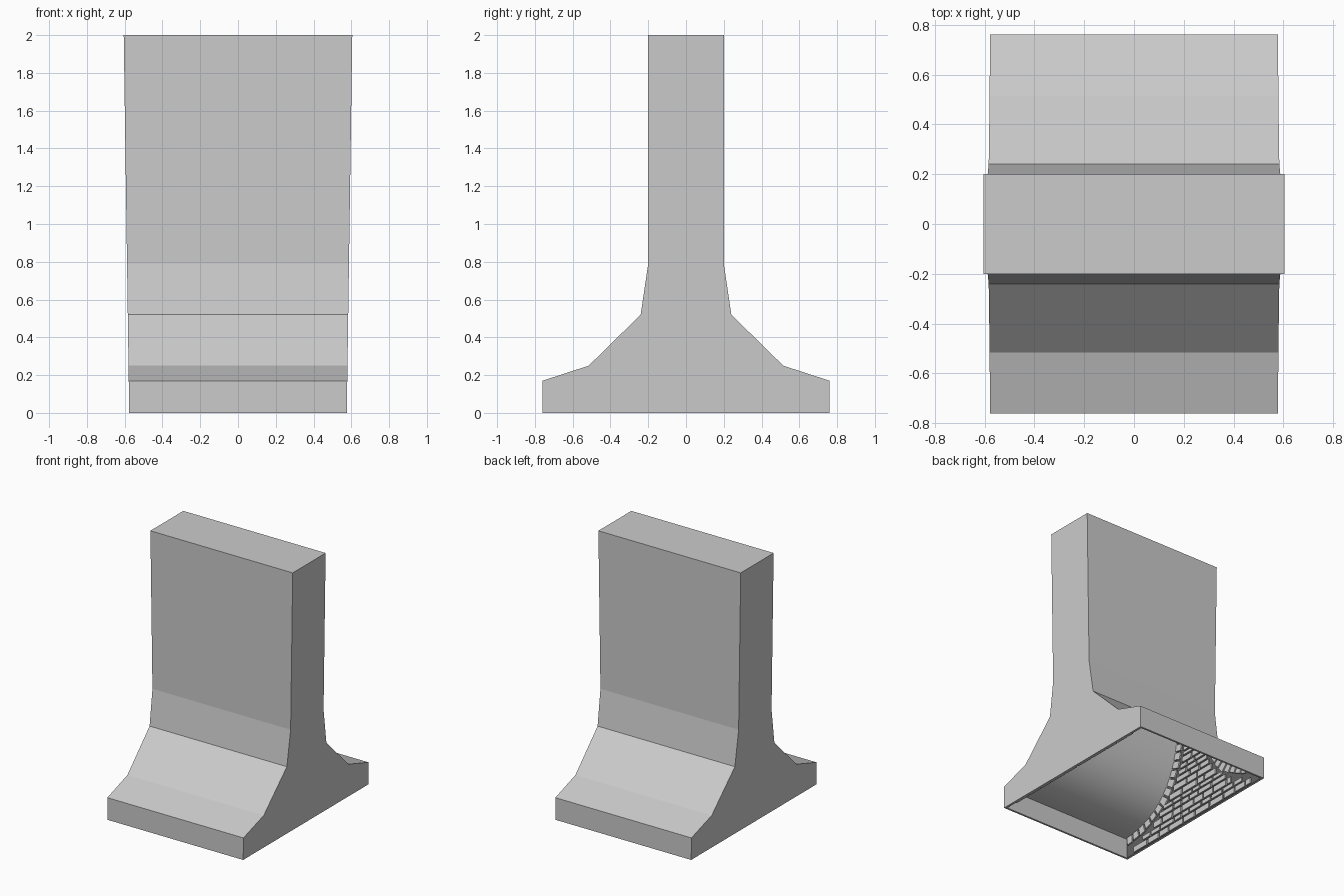
import bpy, bmesh, math, random
from mathutils import Vector

if "Cube" in bpy.data.objects:
    bpy.data.objects.remove(bpy.data.objects["Cube"])

random.seed(4)


def material(name, v):
    m = bpy.data.materials.new(name)
    m.diffuse_color = (v, v, v, 1)
    m.use_nodes = True
    m.node_tree.nodes["Principled BSDF"].inputs["Base Color"].default_value = m.diffuse_color
    return m


GREY = material("light grey", 0.6)
JOINT = material("dark joint grey", 0.12)


def half_len(z):
    # the ends lean outwards slightly towards the top
    return 0.576 + 0.0145 * z


def finish(name, bm, mats):
    me = bpy.data.meshes.new(name)
    bm.to_mesh(me)
    bm.free()
    for m in mats:
        me.materials.append(m)
    ob = bpy.data.objects.new(name, me)
    bpy.context.collection.objects.link(ob)
    return ob


def mirrored(half):
    # half profile (bottom to top, +y) -> full open chain
    return [(-y, z) for y, z in half] + [(y, z) for y, z in reversed(half)]


def shell(name, half, inset, inward, end_mat=0):
    # extruded profile, open underneath
    bm = bmesh.new()
    chain = mirrored(half)
    a, b = [[bm.verts.new((s * (half_len(z) - inset), y, z)) for y, z in chain]
            for s in (-1, 1)]
    for i in range(len(chain) - 1):
        bm.faces.new((a[i], b[i], b[i + 1], a[i + 1]))
    for loop in (list(a), list(reversed(b))):
        bm.faces.new(loop).material_index = end_mat
    bm.normal_update()
    # make the top face point up on the outer skin, down on the inner one
    top = max(bm.faces, key=lambda f: f.calc_center_median().z)
    bmesh.ops.recalc_face_normals(bm, faces=bm.faces)
    bm.normal_update()
    if (top.normal.z < 0) != inward:
        bmesh.ops.reverse_faces(bm, faces=bm.faces)
    return finish(name, bm, [GREY, JOINT])


# outer wall skin
outer = [(0.76, 0), (0.76, 0.17), (0.515, 0.25), (0.24, 0.52), (0.2, 0.79), (0.2, 2)]
shell("wall_skin", outer, 0, False)

# inner cavity with curved cove
cove = []
for i in range(25):
    t = i / 24
    cove.append(tuple((1 - t) ** 2 * p + 2 * t * (1 - t) * q + t * t * r
                      for p, q, r in zip((0.745, 0.155), (0.22, 0.18), (0.18, 0.8))))
inner = [(0.745, 0)] + cove + [(0.18, 1.985)]
cavity = shell("cavity_lining", inner, 0.018, True, 1)
bpy.context.view_layer.objects.active = cavity
cavity.select_set(True)
bpy.ops.object.shade_smooth_by_angle(angle=math.radians(25))

# thin rim around the bottom opening
bm = bmesh.new()
rings = [[bm.verts.new((sx * x, sy * y, 0)) for sx, sy in ((1, 1), (1, -1), (-1, -1), (-1, 1))]
         for x, y in ((half_len(0), 0.76), (half_len(0) - 0.018, 0.745))]
for i in range(4):
    j = (i + 1) % 4
    f = bm.faces.new((rings[0][i], rings[0][j], rings[1][j], rings[1][i]))
    f.normal_update()
    if f.normal.z > 0:
        f.normal_flip()
finish("bottom_rim", bm, [GREY])


# stonework on the inner end walls
def cavity_half(z):
    for (y0, z0), (y1, z1) in zip(inner, inner[1:]):
        if z0 <= z <= z1 and z1 > z0:
            return y0 + (y1 - y0) * (z - z0) / (z1 - z0)
    return 0.18


def stone(bm, quad):
    for s in (-1, 1):
        back, face = [[bm.verts.new((s * (half_len(z) - d), y, z)) for y, z in quad]
                      for d in (0.019, 0.03)]
        new = [bm.faces.new(face)]
        for i in range(4):
            j = (i + 1) % 4
            new.append(bm.faces.new((back[i], back[j], face[j], face[i])))
        bmesh.ops.recalc_face_normals(bm, faces=new)
        new[0].normal_update()
        if new[0].normal.x * s > 0:
            bmesh.ops.reverse_faces(bm, faces=new)


GAP = 0.014
bm = bmesh.new()

# edge stones set square to the curve
path = [Vector(p) for p in cove + [(0.18, 1.975)]]
samples, carry = [], 0.0
for p, q in zip(path, path[1:]):
    d = (q - p).length
    while carry < d:
        n = (q - p).normalized()
        samples.append((p.lerp(q, carry / d), n))
        carry += 0.065
    carry -= d
for (p, t0), (q, t1) in zip(samples, samples[1:]):
    depth = random.uniform(0.055, 0.08)
    step = (q - p).normalized() * GAP
    n0, n1 = Vector((-t0.y, t0.x)), Vector((-t1.y, t1.x))
    pts = [p + step, q, q + n1 * depth, p + step + n0 * depth]
    pts = [v if v.y > 0.002 else Vector((v.x, 0.002)) for v in pts]
    for side in (-1, 1):
        stone(bm, [(side * v.x, v.y) for v in pts])

# coursed stones filling the middle
z = 0.004
while z < 1.93:
    top = z + random.uniform(0.035, 0.06)
    limit = min(cavity_half(top + 0.08), cavity_half(top) - 0.09)
    y = -limit
    while y < limit - 0.02:
        end = min(y + random.uniform(0.08, 0.17), limit)
        if limit - end < 0.04:
            end = limit
        stone(bm, [(y, z), (end - GAP, z), (end - GAP, top - GAP), (y, top - GAP)])
        y = end
    z = top
finish("inner_end_stonework", bm, [GREY])
